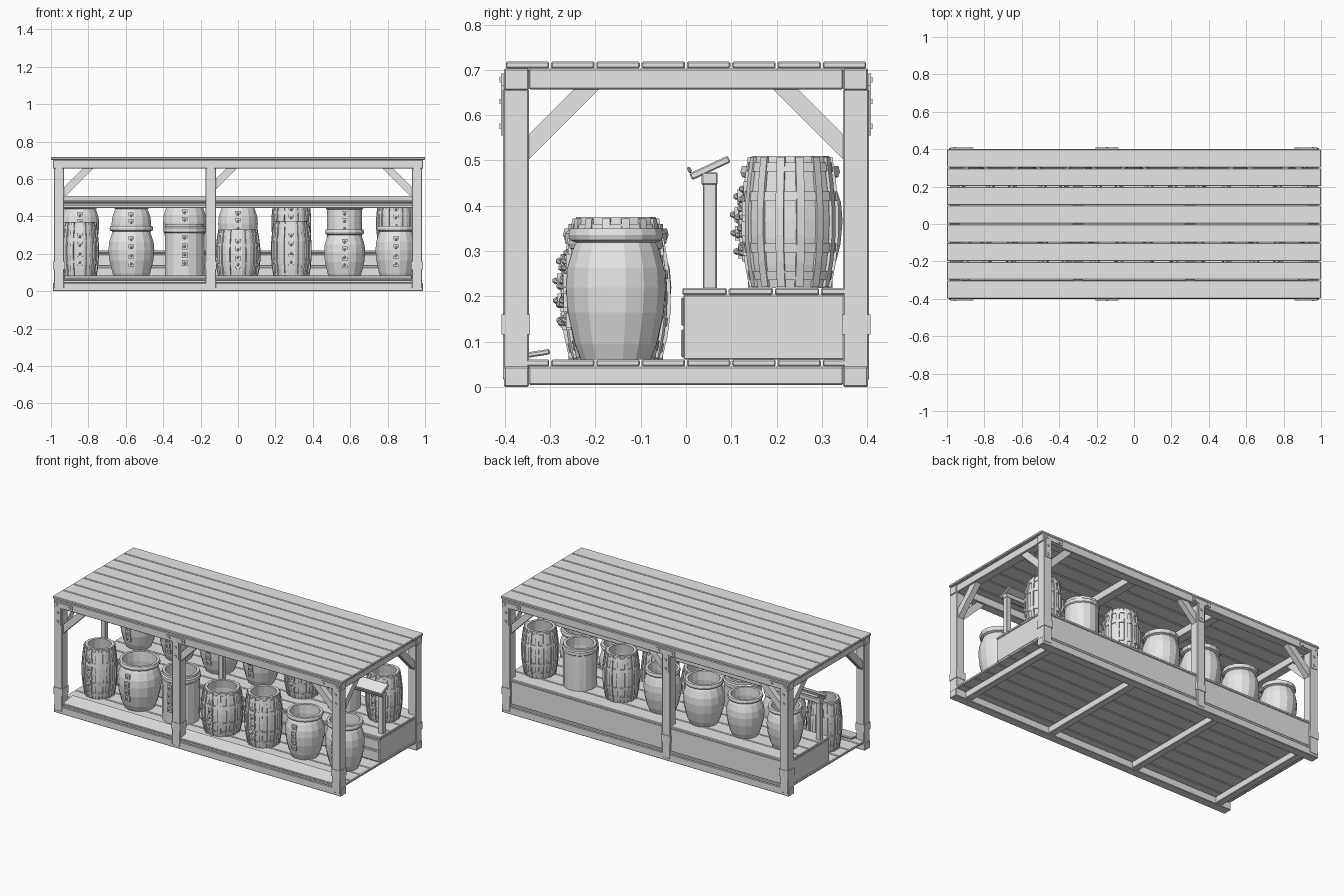
import bpy, bmesh, math
from mathutils import Matrix, Vector

if "Cube" in bpy.data.objects:
    bpy.data.objects.remove(bpy.data.objects["Cube"])

wood = bpy.data.materials.new("plain_grey")
wood.diffuse_color = (0.8, 0.8, 0.8, 1)
wood.use_nodes = True
wood.node_tree.nodes["Principled BSDF"].inputs["Base Color"].default_value = wood.diffuse_color


def finish(name, bm):
    bmesh.ops.recalc_face_normals(bm, faces=bm.faces)
    me = bpy.data.meshes.new(name)
    bm.to_mesh(me)
    bm.free()
    me.materials.append(wood)
    ob = bpy.data.objects.new(name, me)
    bpy.context.collection.objects.link(ob)
    return ob


def add_box(bm, lo, hi, m=Matrix()):
    lo, hi = Vector(lo), Vector(hi)
    mat = m @ Matrix.Translation((lo + hi) / 2) @ Matrix.Diagonal((*(hi - lo), 1))
    bmesh.ops.create_cube(bm, size=1, matrix=mat)


def box(name, lo, hi, m=Matrix(), bevel=0.003):
    bm = bmesh.new()
    add_box(bm, lo, hi, m)
    ob = finish(name, bm)
    if bevel:
        mod = ob.modifiers.new("edge", 'BEVEL')
        mod.width = bevel
        mod.segments = 1
    return ob


def prism(name, pts, offset):
    bm = bmesh.new()
    face = bm.faces.new([bm.verts.new(p) for p in pts])
    res = bmesh.ops.extrude_face_region(bm, geom=[face])
    bmesh.ops.translate(bm, vec=offset,
                        verts=[v for v in res['geom'] if isinstance(v, bmesh.types.BMVert)])
    # keep the starting cap so the brace is closed
    if not face.is_valid:
        bm.faces.new([v for v in bm.verts][:len(pts)])
    return finish(name, bm)


# planked roof and floor
for i in range(8):
    y = -0.4 + i * 0.1
    box("roof_plank", (-1, y + 0.002, 0.703), (1, y + 0.098, 0.718))
    box("floor_plank", (-0.985, y + 0.002, 0.045), (0.985, y + 0.098, 0.06))

# long beams and cross beams
for s in (-1, 1):
    ya, yb = sorted((s * 0.347, s * 0.402))
    box("floor_long_beam", (-0.99, ya, 0), (0.99, yb, 0.045))
    box("roof_long_beam", (-0.99, ya, 0.655), (0.99, yb, 0.703))
for x in (-0.9, -0.3, 0.3, 0.9):
    box("floor_cross_beam", (x - 0.022, -0.347, 0.004), (x + 0.022, 0.347, 0.045))
for x in (-0.957, -0.3, 0.3, 0.957):
    box("roof_cross_beam", (x - 0.027, -0.347, 0.657), (x + 0.027, 0.347, 0.703))

# posts, bands, brackets and braces
T = 0.657
for x in (-0.957, -0.145, 0.957):
    for s in (-1, 1):
        ya, yb = sorted((s * 0.347, s * 0.404))
        box("post", (x - 0.028, ya, 0.015), (x + 0.028, yb, T))
        box("post_band", (x - 0.031, ya - 0.003, 0.115), (x + 0.031, yb + 0.003, 0.16), bevel=0)
        # iron tee plate with studs
        bx = max(-0.92, min(0.92, x))
        bm = bmesh.new()
        p, q = sorted((s * 0.400, s * 0.408))
        add_box(bm, (x - 0.02, p, 0.555), (x + 0.02, q, 0.69))
        add_box(bm, (bx - 0.062, p, 0.665), (bx + 0.062, q, 0.692))
        for dx, z in ((-0.045, 0.678), (0.045, 0.678)):
            add_box(bm, (bx + dx - 0.006, s * 0.409 - 0.003, z - 0.006),
                    (bx + dx + 0.006, s * 0.409 + 0.003, z + 0.006))
        for z in (0.575, 0.63):
            add_box(bm, (x - 0.006, s * 0.409 - 0.003, z - 0.006),
                    (x + 0.006, s * 0.409 + 0.003, z + 0.006))
        finish("tee_plate", bm)
        # brace along the length of the roof
        d = 1 if x < 0 else -1
        L = 0.155 if abs(x) > 0.5 else 0.11
        a = x + d * 0.028
        pts = [(a, T - L), (a, T - L + 0.055), (a + d * (L - 0.055), T), (a + d * L, T)]
        prism("length_brace", [(px, s * 0.375 - 0.018, pz) for px, pz in pts], (0, 0.036, 0))
        # brace across the end
        if abs(x) > 0.5:
            a = s * 0.347
            pts = [(a, T - 0.155), (a, T - 0.1), (a - s * 0.1, T), (a - s * 0.155, T)]
            prism("end_brace", [(x - 0.018, py, pz) for py, pz in pts], (0.036, 0, 0))

# raised step with planked top
box("step_panel_body", (-0.982, -0.006, 0.06), (0.982, 0.393, 0.204))
for i in range(4):
    y = -0.01 + i * 0.102
    box("step_plank", (-0.985, y + 0.002, 0.203), (0.985, y + 0.1, 0.218))
for z in (0.065, 0.135):
    box("step_front_board", (-0.98, -0.011, z), (0.98, -0.004, z + 0.062))

# tilted front sill plank
tilt = Matrix.Translation((0, -0.35, 0.07)) @ Matrix.Rotation(math.radians(9), 4, 'X')
box("front_sill", (-0.93, -0.05, -0.006), (0.93, 0.05, 0.006), tilt)

# sloped display ledge on short posts
for x in (-0.957, -0.145, 0.957):
    box("ledge_post", (x - 0.016, 0.037, 0.215), (x + 0.016, 0.068, 0.452))
box("ledge_rail", (-0.975, 0.034, 0.446), (0.975, 0.07, 0.474))
tilt = Matrix.Translation((0, 0.052, 0.483)) @ Matrix.Rotation(math.radians(25), 4, 'X')
box("ledge_board", (-0.975, -0.046, -0.008), (0.975, 0.048, 0.008), tilt)
box("ledge_lip", (-0.975, -0.046, 0.008), (0.975, -0.038, 0.022), tilt)


def lathe(bm, prof, n=16, turn=0.5, closed=False):
    rings = []
    for r, z in prof:
        rings.append([bm.verts.new((r * math.cos((k + turn) * math.tau / n),
                                    r * math.sin((k + turn) * math.tau / n), z)) for k in range(n)])
    pairs = list(zip(rings, rings[1:]))
    if closed:
        pairs.append((rings[-1], rings[0]))
    else:
        bm.faces.new(rings[0])
        bm.faces.new(rings[-1])
    for a, b in pairs:
        for k in range(n):
            j = (k + 1) % n
            bm.faces.new((a[k], a[j], b[j], b[k]))


# outer profiles as fractions of greatest radius and height
SHAPES = {
    "pot": [(.70, 0), (.82, .12), (.96, .36), (1, .55), (.97, .70), (.86, .84), (.80, .89),
            (.92, .91), (.95, .95), (.92, 1)],
    "tub": [(.95, 0), (.96, .3), (.96, .62), (.95, .84), (1.02, .86), (1.02, .93), (.95, .95), (.95, 1)],
    "barrel": [(.80, 0), (.90, .18), (.96, .38), (.97, .52), (.95, .68), (.89, .85), (.83, 1)],
}


def radius_at(prof, t):
    for (r0, t0), (r1, t1) in zip(prof, prof[1:]):
        if t <= t1:
            return r0 + (r1 - r0) * (t - t0) / (t1 - t0)
    return prof[-1][0]


def vessel(kind, x, y, z, R, H):
    f = SHAPES[kind]
    bm = bmesh.new()
    outer = [(r * R, t * H) for r, t in f]
    top = f[-1][0] * R
    inner = [(top - .016, H), (f[-3][0] * R - .02, .8 * H), (.8 * R, .5 * H), (.62 * R, .05 * H)]
    lathe(bm, outer + inner)
    if kind == "barrel":
        # hoops
        for t in (.06, .27, .66, .88):
            a, b = radius_at(f, t) * R, radius_at(f, t + .07) * R
            lathe(bm, [(a - .003, t * H), (a + .004, t * H),
                       (b + .004, (t + .07) * H), (b - .003, (t + .07) * H)], closed=True)
        # raised upright battens following the bulge
        for k in range(14):
            rot = Matrix.Rotation((k + .5) * math.tau / 14, 4, 'Z')
            prev = None
            for t in (.01, .2, .4, .6, .8, .99):
                r = radius_at(f, t) * R
                ring = [bm.verts.new(rot @ Vector((r + dr, w, t * H)))
                        for dr, w in ((-.006, -.009), (.006, -.009), (.006, .009), (-.006, .009))]
                if prev:
                    for i in range(4):
                        j = (i + 1) % 4
                        bm.faces.new((prev[i], prev[j], ring[j], ring[i]))
                else:
                    bm.faces.new(ring)
                prev = ring
            bm.faces.new(prev)
    # front column of clasps and knobs
    for t in (.3, .45, .6, .75):
        r = radius_at(f, t) * R
        add_box(bm, (-.015, -r - .006, t * H - .016), (.015, -r + .008, t * H + .016))
        bmesh.ops.create_icosphere(bm, subdivisions=1, radius=.008,
                                   matrix=Matrix.Translation((0, -r - .009, t * H)))
    ob = finish(kind, bm)
    ob.location = (x, y, z)


# two rows of vessels
XS = [-.845, -.57, -.285, 0, .285, .57, .845]
FRONT = [("barrel", .1, .31), ("pot", .125, .29), ("tub", .112, .30), ("barrel", .12, .27),
         ("barrel", .108, .315), ("pot", .112, .27), ("pot", .112, .29)]
BACK = [("pot", .105, .25), ("pot", .108, .25), ("pot", .118, .27), ("pot", .108, .26),
        ("barrel", .105, .292), ("tub", .1, .26), ("barrel", .105, .292)]
for x, a, b in zip(XS, FRONT, BACK):
    vessel(a[0], x, -.155, .06, a[1], a[2])
    vessel(b[0], x, .23, .218, b[1], b[2])
